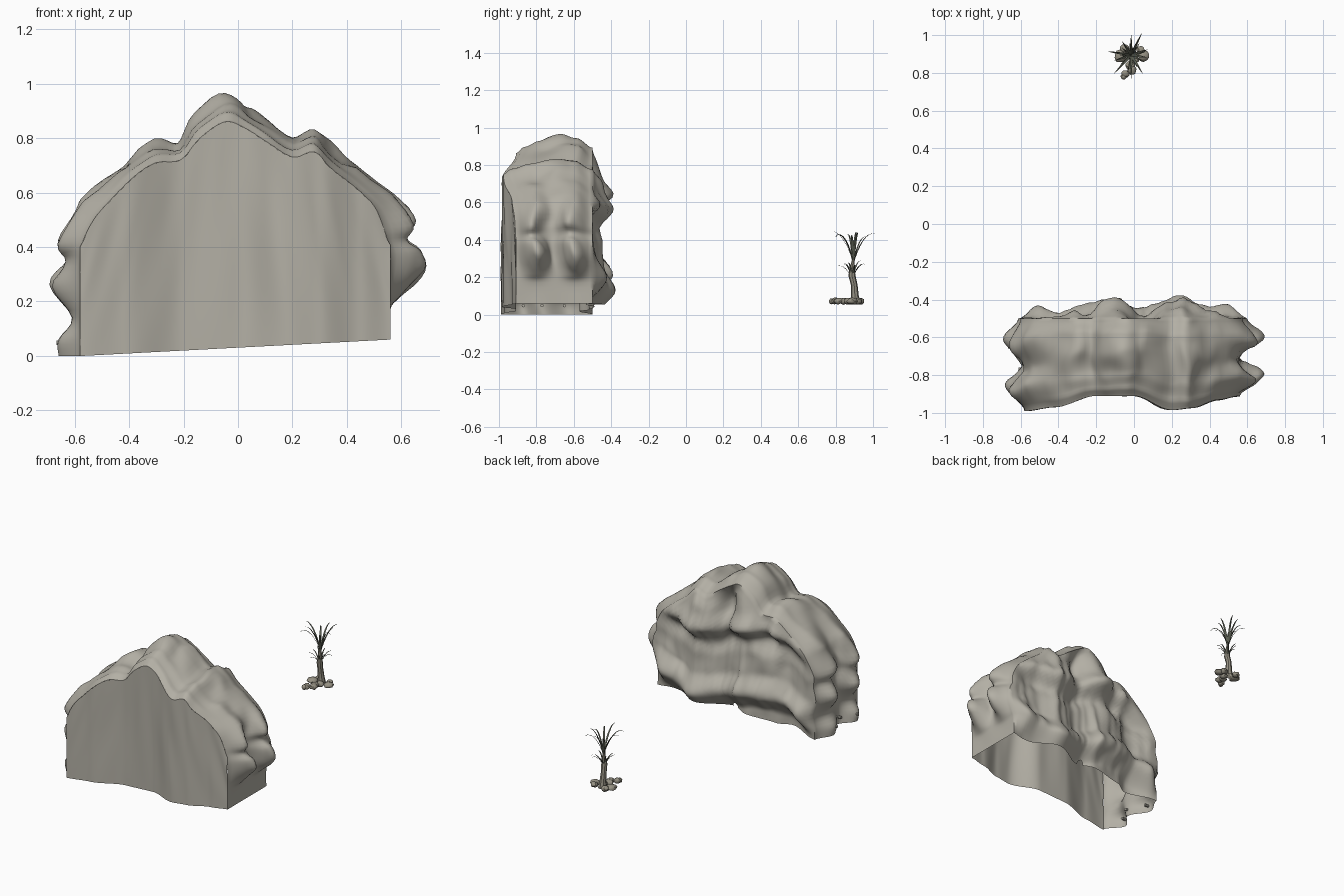
import bpy, bmesh, math, random
from mathutils import Vector, noise

if "Cube" in bpy.data.objects:
    bpy.data.objects.remove(bpy.data.objects["Cube"])

random.seed(4)


def material(name, rgb):
    m = bpy.data.materials.new(name)
    m.diffuse_color = (*rgb, 1)
    m.use_nodes = True
    m.node_tree.nodes["Principled BSDF"].inputs["Base Color"].default_value = m.diffuse_color
    return m


STONE = material("warm grey stone", (0.45, 0.43, 0.375))
BARK = material("grey brown bark", (0.30, 0.28, 0.225))
LEAF = material("dull green leaf", (0.11, 0.12, 0.09))


def finish(bm, name, mat, angle=40):
    bmesh.ops.recalc_face_normals(bm, faces=bm.faces)
    me = bpy.data.meshes.new(name)
    bm.to_mesh(me)
    bm.free()
    me.materials.append(mat)
    ob = bpy.data.objects.new(name, me)
    bpy.context.collection.objects.link(ob)
    bpy.context.view_layer.objects.active = ob
    ob.select_set(True)
    bpy.ops.object.shade_smooth_by_angle(angle=math.radians(angle))
    ob.select_set(False)
    return ob


def interp(table, x):
    """Eased interpolation in a sorted list of (x, y)."""
    if x <= table[0][0]:
        return table[0][1]
    for (a, p), (b, q) in zip(table, table[1:]):
        if x <= b:
            t = (x - a) / (b - a)
            return p + (q - p) * t * t * (3 - 2 * t)
    return table[-1][1]


def smooth_path(pts, n):
    """Catmull-Rom refinement, n steps per span."""
    P = [Vector(p) for p in pts]
    out = []
    for i in range(len(P) - 1):
        a, b, c, d = P[max(i - 1, 0)], P[i], P[i + 1], P[min(i + 2, len(P) - 1)]
        for j in range(n):
            t = j / n
            out.append(0.5 * (2 * b + (c - a) * t + (2 * a - 5 * b + 4 * c - d) * t * t
                              + (3 * b - a - 3 * c + d) * t ** 3))
    return out + [P[-1]]


def grid(bm, rows):
    V = [[bm.verts.new(p) for p in r] for r in rows]
    for r, s in zip(V, V[1:]):
        for i in range(len(r) - 1):
            bm.faces.new((r[i], r[i + 1], s[i + 1], s[i]))


# Arch of the mountain: outermost outline and the outline of the front wall
OUTER = [(-.66, 0), (-.66, .06), (-.61, .14), (-.69, .26), (-.63, .35), (-.665, .42), (-.6, .53),
         (-.56, .6), (-.42, .71), (-.32, .79), (-.22, .79), (-.16, .9), (-.05, .965), (.02, .93),
         (.1, .88), (.2, .81), (.28, .84), (.36, .76), (.47, .68), (.58, .6), (.65, .49),
         (.62, .43), (.67, .38), (.685, .31), (.6, .22), (.56, .17), (.56, .06)]
INNER = [(-.58, 0), (-.58, .06), (-.58, .14), (-.58, .26), (-.58, .35), (-.57, .42), (-.53, .5),
         (-.48, .56), (-.38, .66), (-.3, .71), (-.21, .72), (-.14, .8), (-.05, .86), (.02, .84),
         (.1, .79), (.2, .73), (.28, .75), (.34, .69), (.43, .62), (.5, .55), (.535, .47),
         (.55, .42), (.56, .37), (.56, .3), (.56, .22), (.56, .17), (.56, .06)]
outer, inner = smooth_path(OUTER, 4), smooth_path(INNER, 4)
FRONT_Y = [(-.58, -.99), (-.42, -.97), (-.2, -.91), (0, -.91), (.2, -.985), (.3, -.975),
           (.45, -.93), (.56, -.91)]
BACK_Y = [(-.58, -.02), (-.4, -.08), (-.3, -.03), (-.1, 0), (.03, -.05), (.25, .015), (.4, -.04),
          (.56, -.02)]
BACK_Z = [(.04, -.49), (.18, -.395), (.3, -.46), (.42, -.47), (.5, -.49), (.61, -.40), (.72, -.45),
          (.8, -.465), (.9, -.52)]
# Bulge of the crest and of the two-lobed flanks through the depth
CREST = [(0, 0), (.1, .35), (.3, .6), (.6, 1), (.8, .85), (1, .3)]
FLANK = [(0, 0), (.25, 1), (.47, .1), (.75, 1), (1, .3)]


def wobble(p, amount):
    n = noise.noise_vector(Vector((p.x * 9, p.y * 7, p.z * 6)))
    fold = noise.noise(Vector((p.x * 22, 3, p.z * 3)))
    return p + n * amount + Vector((0, fold * amount * .7, fold * amount * .4))


def ring(t):
    row = []
    for o, i in zip(outer, inner):
        up = min(max((o.y - .5) / .25, 0), 1)
        slant = .04 * math.sin(o.y * 17) + (.12 * (o.y - .38) if o.x > 0 else 0)
        tt = t + slant * t * (1 - t) * 4 * (1 - up)
        w = interp(CREST, t) * up + interp(FLANK, tt) * (1 - up)
        q = i.lerp(o, w)
        p = Vector((q.x, interp(FRONT_Y, i.x) * (1 - t) - .5 * t, q.y))
        low = min(max((q.y - .12) / .2, 0), 1)
        row.append(wobble(p, .022 * math.sin(math.pi * t) * low))
    return row


def valley(x, z):
    """Grooves running down the upper rear slope."""
    high = min(max((z - .45) / .2, 0), 1)
    return -.06 * high * sum(math.exp(-((x - c) / .05) ** 2) for c in (-.25, .04))


# Mountain shell: rings run front to back, then close over the rear slope
bm = bmesh.new()
rows = [ring(j / 30) for j in range(31)]
last = rows[-1]
for j in range(1, 31):
    k = 1 - j / 31
    row = []
    for p in last:
        z = .05 + (p.z - .05) * k
        x = p.x * k
        e = math.sin(math.pi / 2 * min((1 - k) / .16, 1))
        rear = interp(BACK_Z, z + .05 * math.sin(x * 7)) + interp(BACK_Y, x) + valley(x, z)
        low = min(max((z - .04) / .12, 0), 1)
        row.append(wobble(Vector((x, p.y * (1 - e) + rear * e, z)), .018 * e * low))
    rows.append(row)
grid(bm, rows)
finish(bm, "mountain_shell", STONE, 60)

# Front wall: a draped, S-curved sheet under the arch
bm = bmesh.new()
sheet = []
N = 96
top = sorted((p.x + i * 1e-6, p.y) for i, p in enumerate(inner) if p.y > .4)
for r in range(25):
    v = r / 24
    row = []
    for c in range(N + 1):
        x = -.58 + 1.14 * c / N
        zb = .03 + .053 * x
        z = zb + (interp(top, x) - zb) * v
        # folds fan outward on the left and right slopes
        fold = noise.noise(Vector((x * 11 / (1.25 - .35 * v), 0, z * 1.2))) * .012
        fold *= math.sin(math.pi * v ** 1.3)
        row.append(Vector((x, max(interp(FRONT_Y, x) + fold, -1), z)))
    sheet.append(row)
grid(bm, sheet)
finish(bm, "front_wall", STONE, 50)


def tube(bm, pts, radii, sides=8):
    rows = []
    for p, r in zip(pts, radii):
        rows.append([Vector(p) + Vector((math.cos(a), math.sin(a), 0)) * r
                     for a in [2 * math.pi * i / sides for i in range(sides + 1)]])
    grid(bm, rows)
    bmesh.ops.remove_doubles(bm, verts=bm.verts, dist=1e-5)


# Palm trunk with a flared foot
PX, PY = -.015, .895
bm = bmesh.new()
path = [(PX, PY + .01, .06), (PX, PY + .008, .1), (PX - .004, PY + .004, .16),
        (PX, PY - .008, .21), (PX, PY - .006, .25), (PX, PY, .3)]
tube(bm, path, [.029, .021, .018, .019, .013, .006])
finish(bm, "palm_trunk", BARK)


# Leaves: narrow folded blades that rise and arch outward
def blade(bm, base, ang, reach, rise, droop, width):
    out = Vector((math.cos(ang), math.sin(ang), 0))
    side = Vector((-out.y, out.x, 0))
    rows = []
    for i in range(9):
        t = i / 8
        c = Vector(base) + out * reach * t ** 1.25
        c.z += rise * math.sin(t * math.pi / 2) - droop * t ** 4
        w = width * (.4 + t) * (1 - t) + .0004
        rows.append([c - side * w, c - Vector((0, 0, w * .5)), c + side * w])
    grid(bm, rows)


bm = bmesh.new()
for i in range(10):
    a = math.pi / 2 + i * math.pi / 5 + (random.uniform(-.2, .2) if i % 5 else 0)
    reach = .105 if i == 0 else .125 if i == 5 else random.uniform(.08, .14)
    blade(bm, (PX, PY, .27), a, reach, random.uniform(.16, .19), random.uniform(0, .05), .012)
for i in range(9):
    blade(bm, (PX, PY - .006, .185), i * .7 + .3, random.uniform(.06, .085),
          random.uniform(.08, .11), random.uniform(0, .03), .009)
finish(bm, "palm_leaves", LEAF, 30)

# Pebbles and roots around the foot of the palm
bm = bmesh.new()
for x, y, s in [(-.07, .89, .034), (-.05, .93, .024), (.05, .89, .03), (.035, .92, .022),
                (-.02, .84, .026), (-.01, .815, .024), (-.045, .795, .022), (-.055, .78, .016),
                (0, .87, .025)]:
    res = bmesh.ops.create_icosphere(bm, subdivisions=2, radius=1)
    for v in res["verts"]:
        n = 1 + .3 * noise.noise(v.co * 2 + Vector((x * 90, y * 90, 0)))
        v.co = Vector((x, y, .072)) + Vector((v.co.x * s, v.co.y * s, v.co.z * min(s, .018))) * n
finish(bm, "palm_pebbles", BARK)

# Small pegs low on the left flank
for x, y in ((-.65, -.87), (-.595, -.77), (-.65, -.65)):
    bm = bmesh.new()
    bmesh.ops.create_cone(bm, cap_ends=True, segments=8, radius1=.009, radius2=.009, depth=.035)
    for v in bm.verts:
        v.co = Vector((v.co.z + x, v.co.y + y, v.co.x + .048))
    finish(bm, "flank_peg", STONE)
